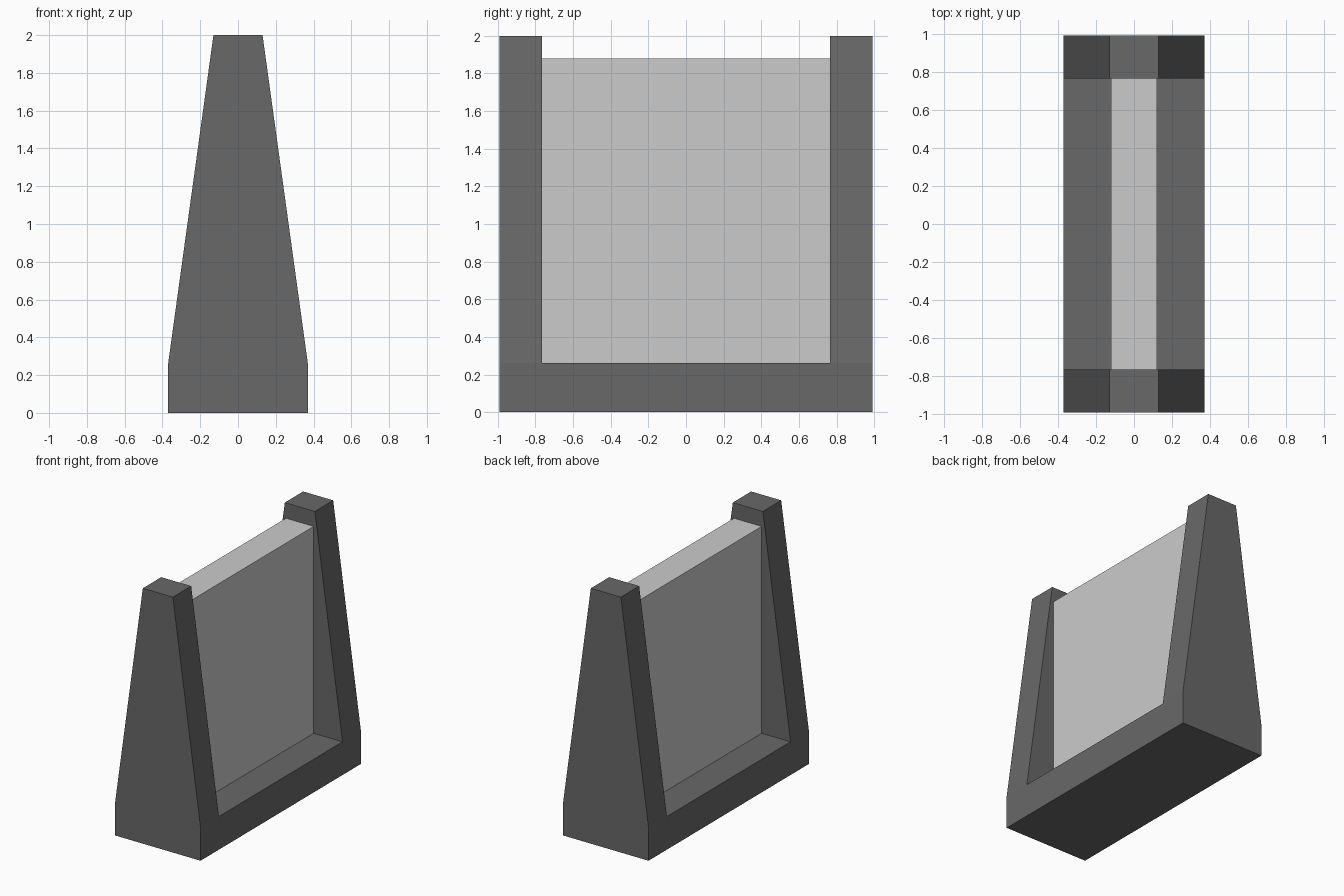
import bpy, bmesh

if "Cube" in bpy.data.objects:
    bpy.data.objects.remove(bpy.data.objects["Cube"])

BASE_X, TOP_X = 0.37, 0.13      # half widths of base and post tops
OUT_Y, IN_Y = 0.992, 0.765      # outer and inner faces of the posts
BASE_Z, TOP_Z = 0.26, 2.0


def grey(name, v):
    m = bpy.data.materials.new(name)
    m.diffuse_color = (v, v, v, 1)
    m.use_nodes = True
    m.node_tree.nodes["Principled BSDF"].inputs["Base Color"].default_value = m.diffuse_color
    return m


def add_object(name, bm, mat):
    bmesh.ops.recalc_face_normals(bm, faces=bm.faces)
    me = bpy.data.meshes.new(name)
    bm.to_mesh(me)
    bm.free()
    me.materials.append(mat)
    ob = bpy.data.objects.new(name, me)
    bpy.context.collection.objects.link(ob)
    return ob


# U-shaped frame: side outline extruded across x, post tops tapered
bm = bmesh.new()
pts = [(-OUT_Y, 0), (OUT_Y, 0), (OUT_Y, BASE_Z), (IN_Y, BASE_Z), (-IN_Y, BASE_Z),
       (-OUT_Y, BASE_Z), (OUT_Y, TOP_Z), (IN_Y, TOP_Z), (-IN_Y, TOP_Z), (-OUT_Y, TOP_Z)]
v = [bm.verts.new((-BASE_X, y, z)) for y, z in pts]
faces = [bm.faces.new([v[i] for i in loop])
         for loop in ((0, 1, 2, 3, 4, 5), (3, 2, 6, 7), (5, 4, 8, 9))]
ext = bmesh.ops.extrude_face_region(bm, geom=faces, use_keep_orig=True)
new = [g for g in ext["geom"] if isinstance(g, bmesh.types.BMVert)]
bmesh.ops.translate(bm, verts=new, vec=(2 * BASE_X, 0, 0))
for vert in bm.verts:
    if vert.co.z > 1:
        vert.co.x *= TOP_X / BASE_X
add_object("frame", bm, grey("dark_grey", 0.14))

# Flat panel held between the posts
bm = bmesh.new()
bmesh.ops.create_cube(bm, size=1)
bmesh.ops.scale(bm, verts=bm.verts, vec=(0.24, 2 * IN_Y, 1.88 - BASE_Z))
bmesh.ops.translate(bm, verts=bm.verts, vec=(0, 0, (1.88 + BASE_Z) / 2))
add_object("panel", bm, grey("light_grey", 0.6))
